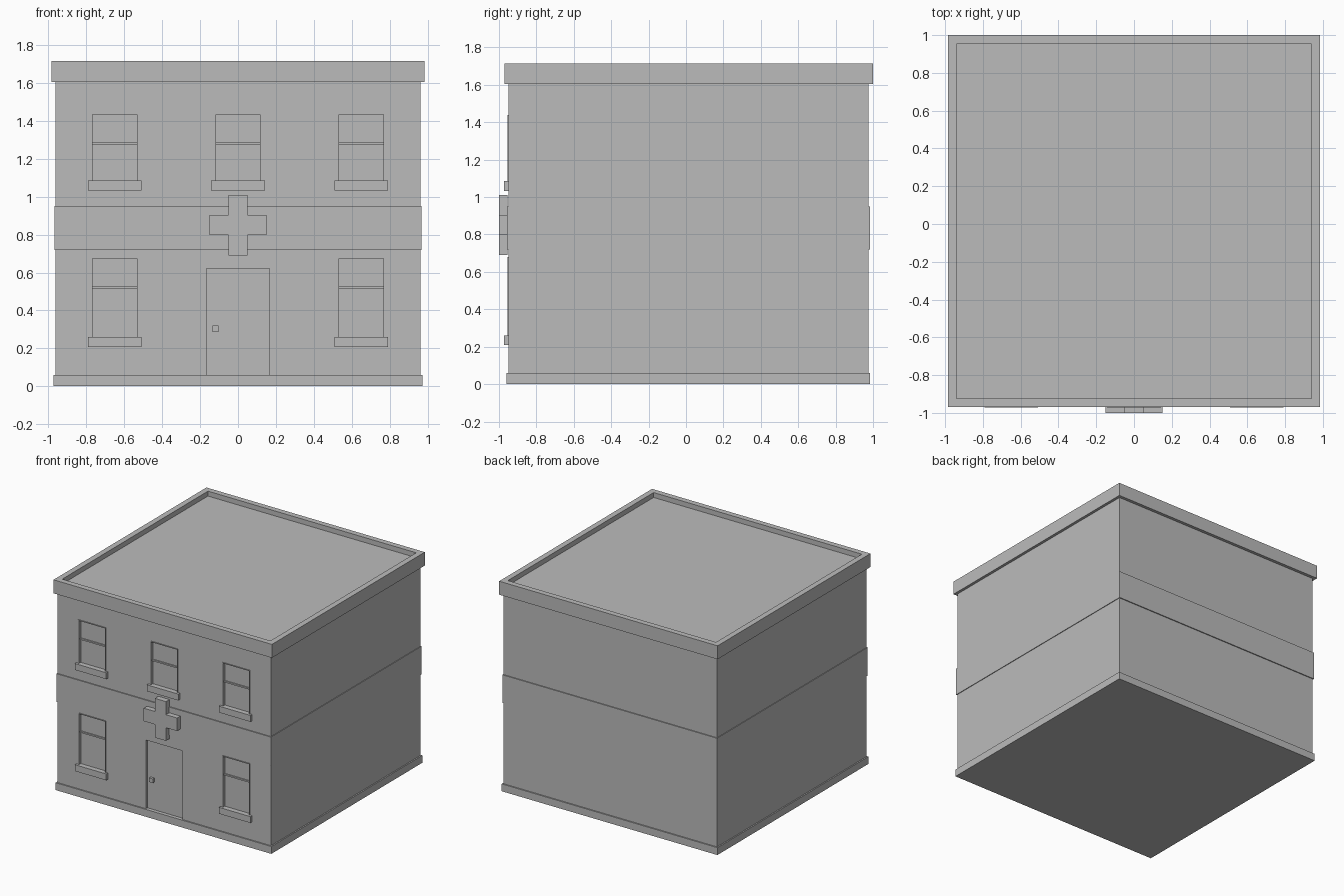
import bpy
import bmesh

if "Cube" in bpy.data.objects:
    bpy.data.objects.remove(bpy.data.objects["Cube"], do_unlink=True)

# One plain grey for the whole building
grey = bpy.data.materials.new("plain grey")
grey.use_nodes = True
GREY = (0.5, 0.5, 0.5, 1)
grey.diffuse_color = GREY
grey.node_tree.nodes["Principled BSDF"].inputs["Base Color"].default_value = GREY


def finish(name, bm):
    """Turn a bmesh into a named grey object."""
    mesh = bpy.data.meshes.new(name)
    bm.to_mesh(mesh)
    bm.free()
    mesh.materials.append(grey)
    obj = bpy.data.objects.new(name, mesh)
    bpy.context.scene.collection.objects.link(obj)
    return obj


def add_box(bm, x, y, z):
    """Add a box given (min, max) along each axis."""
    verts = bmesh.ops.create_cube(bm, size=1)["verts"]
    for v in verts:
        for i, (lo, hi) in enumerate((x, y, z)):
            v.co[i] = (lo + hi) / 2 + v.co[i] * (hi - lo)


def box(name, x, y, z):
    bm = bmesh.new()
    add_box(bm, x, y, z)
    return finish(name, bm)


FRONT = -0.95      # wall face
PANE = -0.93       # bottom of the window and door recesses
LIP = -0.955       # front of the thin window casings
RIM = 0.006        # casing thickness

# Window openings: centre x, bottom, top, meeting rail height
windows = [(x, 1.085, 1.44, 1.28) for x in (-0.65, 0, 0.65)]
windows += [(x, 0.26, 0.68, 0.522) for x in (-0.65, 0.65)]
HALF = 0.123
DOOR_X, DOOR_Z = (-0.166, 0.166), (0.06, 0.62)

# Walls with recessed openings
walls = box("walls", (-0.9625, 0.9625), (FRONT, 0.975), (0.01, 1.63))
bm = bmesh.new()
for cx, bottom, top, rail in windows:
    add_box(bm, (cx - HALF, cx + HALF), (FRONT - 0.1, PANE), (bottom, top))
add_box(bm, DOOR_X, (FRONT - 0.1, PANE), DOOR_Z)
cutter = finish("opening_cutter", bm)
cutter.hide_render = True
cut = walls.modifiers.new("openings", "BOOLEAN")
cut.object = cutter
cut.operation = "DIFFERENCE"
cut.solver = "EXACT"
bpy.context.view_layer.objects.active = walls
bpy.ops.object.modifier_apply(modifier=cut.name)
bpy.data.objects.remove(cutter, do_unlink=True)

# Plinth and the band between the storeys
box("plinth", (-0.973, 0.973), (-0.96, 0.985), (0, 0.06))
box("storey_band", (-0.968, 0.968), (-0.958, 0.983), (0.72, 0.95))

# Cornice with a sunken flat roof
bm = bmesh.new()
add_box(bm, (-0.985, 0.985), (-0.97, 1.0), (1.605, 1.715))
bm.normal_update()
roof = [f for f in bm.faces if f.normal.z > 0.9]
bmesh.ops.inset_region(bm, faces=roof, thickness=0.065)
well = bmesh.ops.extrude_face_region(bm, geom=roof)["geom"]
bmesh.ops.delete(bm, geom=roof, context="FACES")
bmesh.ops.translate(bm, vec=(0, 0, -0.04),
                    verts=[v for v in well if isinstance(v, bmesh.types.BMVert)])
bmesh.ops.recalc_face_normals(bm, faces=bm.faces)
finish("cornice_and_roof", bm)

# Window casings, meeting rails and sills
for i, (cx, bottom, top, rail) in enumerate(windows, 1):
    left, right = cx - HALF, cx + HALF
    bm = bmesh.new()
    for x in ((left, left + RIM), (right - RIM, right)):
        add_box(bm, x, (LIP, PANE), (bottom, top))
    add_box(bm, (left + RIM, right - RIM), (LIP, PANE), (top - RIM, top))
    finish(f"window_casing_{i}", bm)
    box(f"window_rail_{i}", (left + RIM, right - RIM),
        (PANE - 0.01, PANE), (rail - 0.006, rail + 0.006))
    box(f"window_sill_{i}", (cx - 0.142, cx + 0.142),
        (-0.972, -0.92), (bottom - 0.052, bottom))

# Door handle
box("door_handle", (-0.135, -0.102), (-0.952, PANE), (0.287, 0.32))

# Plus-shaped sign above the door
bm = bmesh.new()
outline = [(0.05, 0.053), (0.15, 0.053), (0.15, -0.053), (0.05, -0.053),
           (0.05, -0.16), (-0.05, -0.16)]
outline += [(-x, -z) for x, z in outline]
# Walk the outline in order: right half, then its half-turn copy
right_half = outline[:5]
left_half = [(-x, -z) for x, z in right_half]
path = right_half + [(-0.05, -0.16)] + left_half[:4] + [(-0.05, 0.16), (0.05, 0.16)]
face = bm.faces.new([bm.verts.new((x, -1.0, 0.85 + z)) for x, z in path])
back = bmesh.ops.extrude_face_region(bm, geom=[face])["geom"]
bmesh.ops.translate(bm, vec=(0, 0.045, 0),
                    verts=[v for v in back if isinstance(v, bmesh.types.BMVert)])
bmesh.ops.recalc_face_normals(bm, faces=bm.faces)
finish("plus_sign", bm)
